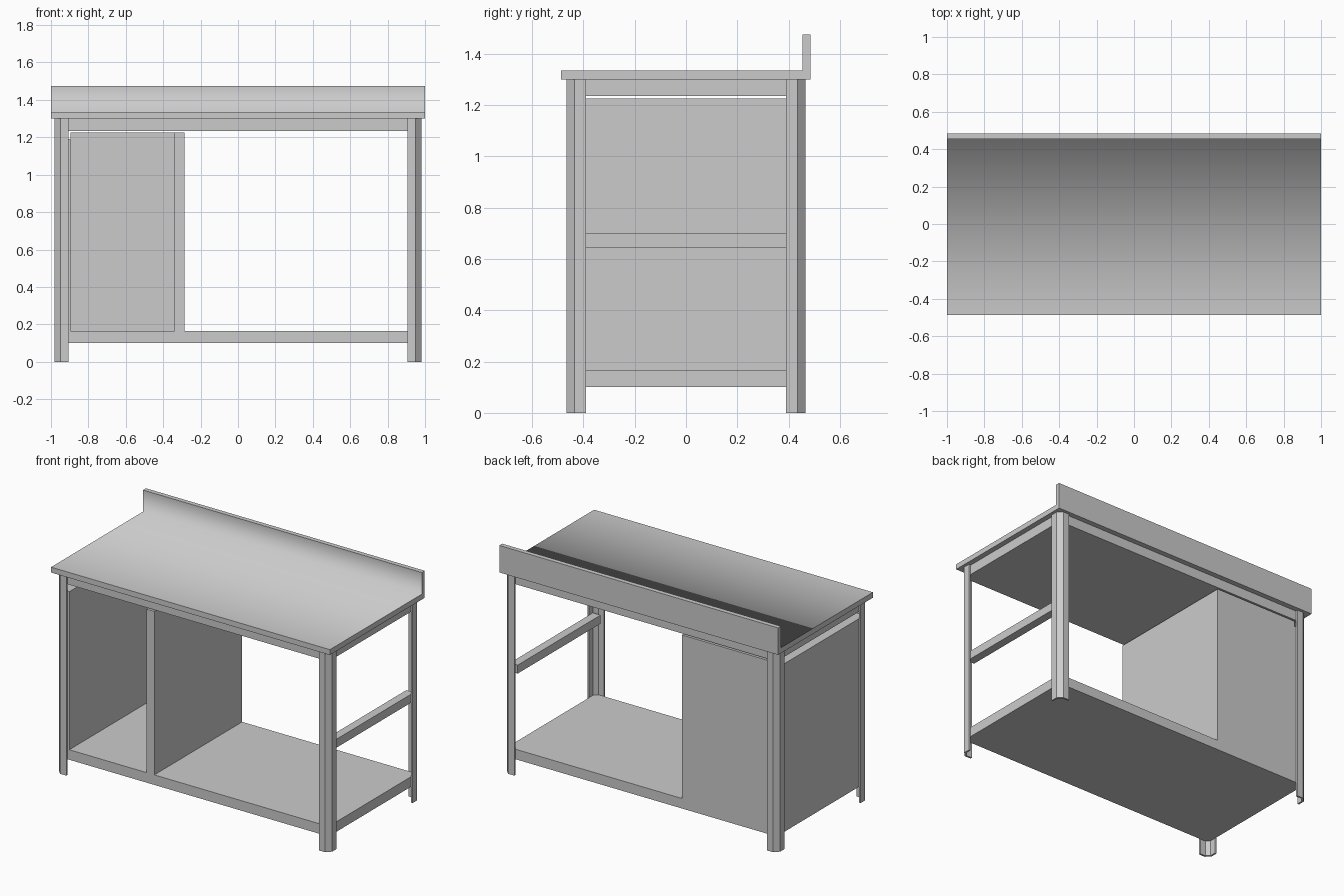
import bpy, bmesh
from mathutils import Vector

if "Cube" in bpy.data.objects:
    bpy.data.objects.remove(bpy.data.objects["Cube"])


def prism(name, pts, vec, smooth=()):
    """Extrude a planar outline along vec; side faces listed in smooth are smooth shaded."""
    bm = bmesh.new()
    vec = Vector(vec)
    a = [bm.verts.new(p) for p in pts]
    b = [bm.verts.new(Vector(p) + vec) for p in pts]
    n = len(pts)
    bm.faces.new(a[::-1])
    bm.faces.new(b)
    for i in range(n):
        j = (i + 1) % n
        f = bm.faces.new((a[i], a[j], b[j], b[i]))
        f.smooth = i in smooth
    bmesh.ops.recalc_face_normals(bm, faces=bm.faces[:])
    me = bpy.data.meshes.new(name)
    bm.to_mesh(me)
    bm.free()
    ob = bpy.data.objects.new(name, me)
    bpy.context.collection.objects.link(ob)
    return ob


def slab(name, outline, z0, z1):
    return prism(name, [(x, y, z0) for x, y in outline], (0, 0, z1 - z0))


def box(name, x0, x1, y0, y1, z0, z1):
    return slab(name, [(x0, y0), (x1, y0), (x1, y1), (x0, y1)], z0, z1)


X, Y, C = 0.965, 0.45, 0.025   # inner frame half sizes and corner cut
frame = [(-X, -Y + C), (-X + C, -Y), (X - C, -Y), (X, -Y + C),
         (X, Y - C), (X - C, Y), (-X + C, Y), (-X, Y - C)]

# Worktop with upstand, one folded profile; the inner fold is smooth shaded
top = [(-0.487, 1.30), (0.485, 1.30), (0.485, 1.475),
       (0.455, 1.475), (0.455, 1.335), (-0.487, 1.335)]
prism("worktop", [(-1, y, z) for y, z in top], (2, 0, 0), smooth=(3, 4))

# Frame under the worktop and lower shelf
slab("top_frame", frame, 1.235, 1.30)
slab("lower_shelf", frame, 0.10, 0.165)

# Folded angle legs, open to the inside
leg = [(0.905, 0.465), (0.95, 0.465), (0.98, 0.435), (0.98, 0.39),
       (0.968, 0.39), (0.968, 0.43), (0.945, 0.453), (0.905, 0.453)]
for sx, side in ((-1, "left"), (1, "right")):
    for sy, end in ((-1, "front"), (1, "back")):
        slab(f"{end}_{side}_leg", [(sx * x, sy * y) for x, y in leg], 0, 1.30)

# Rail between the right legs
box("side_rail", 0.91, X, -0.425, 0.425, 0.645, 0.70)

# Open cabinet on the left
slab("cabinet_left_wall",
     [(-0.895, -Y), (-X + C, -Y), (-X, -Y + C), (-X, Y - C), (-X + C, Y), (-0.895, Y)],
     0.165, 1.19)
box("cabinet_right_wall", -0.34, -0.285, -Y, Y, 0.165, 1.225)
box("cabinet_back", -0.895, -0.34, Y - 0.055, Y, 0.165, 1.225)
